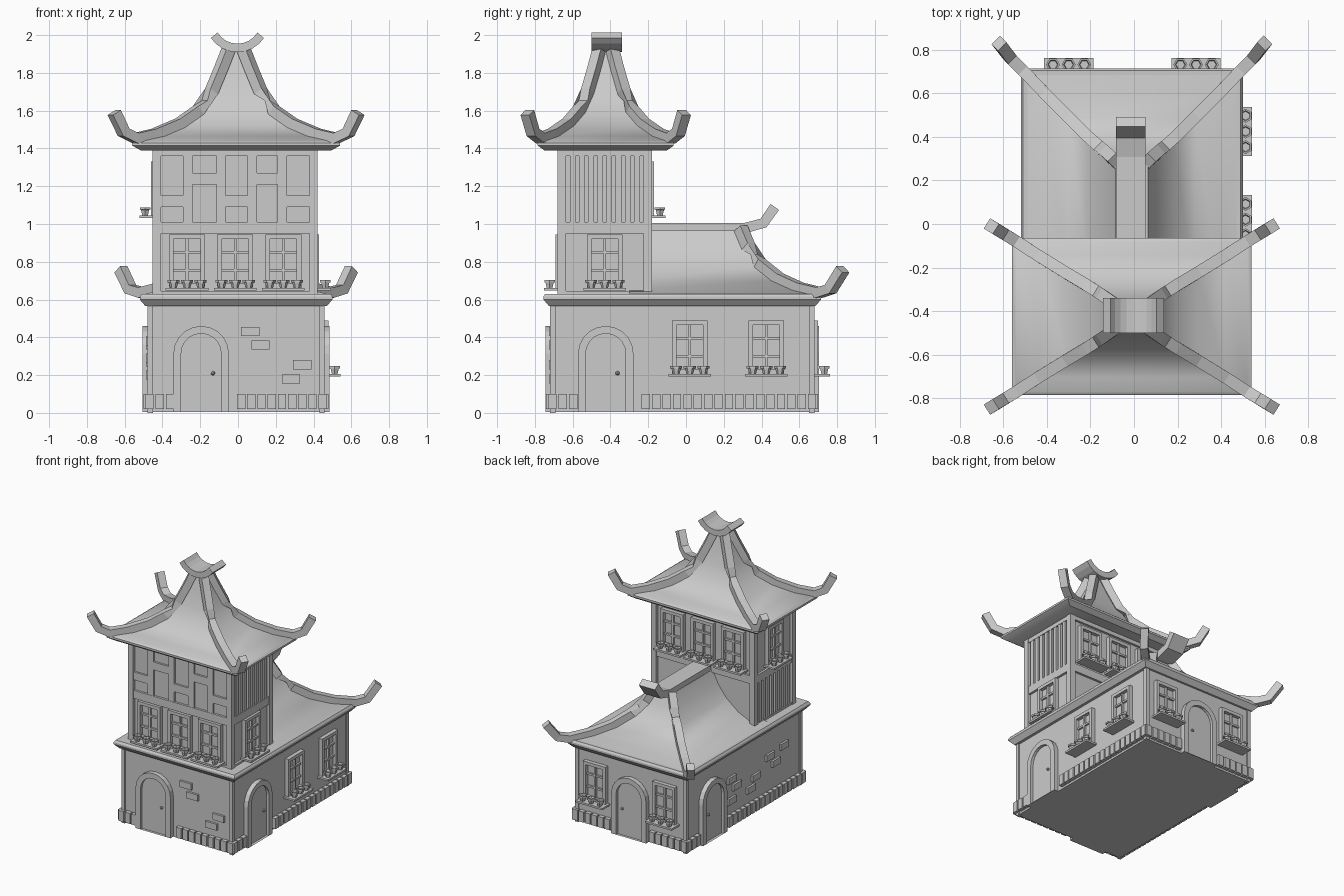
import bpy, bmesh, math
from mathutils import Vector

if "Cube" in bpy.data.objects:
    bpy.data.objects.remove(bpy.data.objects["Cube"])

CX = -0.01


def finish(bm, name, smooth=False):
    bmesh.ops.recalc_face_normals(bm, faces=bm.faces[:])
    me = bpy.data.meshes.new(name)
    bm.to_mesh(me)
    bm.free()
    ob = bpy.data.objects.new(name, me)
    bpy.context.collection.objects.link(ob)
    if smooth:
        bpy.ops.object.select_all(action='DESELECT')
        ob.select_set(True)
        bpy.context.view_layer.objects.active = ob
        bpy.ops.object.shade_smooth_by_angle(angle=math.radians(35))
    return ob


def loft(bm, loops, cap=True):
    rows = [[bm.verts.new(p) for p in lp] for lp in loops]
    n = len(rows[0])
    for a, b in zip(rows, rows[1:]):
        for i in range(n):
            j = (i + 1) % n
            bm.faces.new((a[i], a[j], b[j], b[i]))
    if cap:
        bm.faces.new(rows[0])
        bm.faces.new(rows[-1])


def rect(x0, x1, y0, y1, z):
    return [(x0, y0, z), (x1, y0, z), (x1, y1, z), (x0, y1, z)]


class Wall:
    """A wall plane: u runs along it, z up, d outward."""
    def __init__(self, side, plane):
        self.side, self.p = side, plane

    def at(self, u, z, d):
        s, p = self.side, self.p
        if s == 'front':
            return (u, p - d, z)
        if s == 'back':
            return (u, p + d, z)
        return (p + d, u, z) if s == 'right' else (p - d, u, z)

    def box(self, bm, u0, u1, z0, z1, d1, d0=-0.01):
        loft(bm, [[self.at(u, z, d) for u, z in ((u0, z0), (u1, z0), (u1, z1), (u0, z1))] for d in (d0, d1)])


def window(w, name, u, z, width=0.19, h=0.285):
    a, b, t = u - width / 2, u + width / 2, 0.024
    bm = bmesh.new()
    for q in ((a, a + t, z, z + h), (b - t, b, z, z + h), (a + t, b - t, z, z + t), (a + t, b - t, z + h - t, z + h)):
        w.box(bm, *q, 0.03)
    w.box(bm, u - 0.007, u + 0.007, z + t, z + h - t, 0.02)
    for k in (1, 2):
        zz = z + h * k / 3
        w.box(bm, a + t, b - t, zz - 0.007, zz + 0.007, 0.018)
    w.box(bm, a + t, b - t, z + t, z + h - t, 0.004)
    finish(bm, name + "_window")
    # shelf with three six-sided flower pots
    bm = bmesh.new()
    w.box(bm, u - 0.113, u + 0.113, z - 0.013, z + 0.001, 0.092)
    for k in (-1, 0, 1):
        loops = []
        for r, dz in ((0.017, 0), (0.025, 0.03), (0.032, 0.031), (0.032, 0.043), (0.024, 0.043), (0.02, 0.028)):
            loops.append([w.at(u + k * 0.072 + r * math.cos(i * math.pi / 3), z + dz,
                               0.062 + r * math.sin(i * math.pi / 3)) for i in range(6)])
        loft(bm, loops)
    finish(bm, name + "_flower_pots")


def arch(w, u, hw, top, d):
    pts = [w.at(u - hw, 0.005, d)]
    pts += [w.at(u - hw * math.cos(math.pi * i / 10), top - hw + hw * math.sin(math.pi * i / 10), d) for i in range(11)]
    return pts + [w.at(u + hw, 0.005, d)]


def door(w, name, u):
    bm = bmesh.new()
    loft(bm, [arch(w, u, 0.147, 0.46, -0.01), arch(w, u, 0.147, 0.46, 0.035),
              arch(w, u, 0.106, 0.42, 0.035), arch(w, u, 0.106, 0.42, 0.012)], cap=False)
    finish(bm, name + "_door_frame")
    bm = bmesh.new()
    loft(bm, [arch(w, u, 0.106, 0.42, -0.005), arch(w, u, 0.106, 0.42, 0.014)])
    geo = bmesh.ops.create_icosphere(bm, subdivisions=1, radius=0.012)
    bmesh.ops.translate(bm, verts=geo['verts'], vec=w.at(u + 0.063, 0.21, 0.022))
    finish(bm, name + "_door")


def sweep(name, path, width, height):
    """Rectangular beam along a path lying in one vertical plane."""
    P = [Vector(p) for p in path]
    flat = P[-1] - P[0]
    side = Vector((-flat.y, flat.x, 0)).normalized()
    loops = []
    for i, p in enumerate(P):
        t = (P[min(i + 1, len(P) - 1)] - P[max(i - 1, 0)]).normalized()
        up = t.cross(side)
        if up.dot(Vector((-flat.x, -flat.y, 0.8))) < 0:
            up = -up
        s, n = side * width / 2, up * height / 2
        loops.append([p - s - n, p + s - n, p + s + n, p - s + n])
    bm = bmesh.new()
    loft(bm, loops)
    finish(bm, name)


# ground floor body, corner posts
bm = bmesh.new()
loft(bm, [rect(-0.47, 0.45, -0.71, 0.67, z) for z in (0.005, 0.59)])
finish(bm, "ground_floor_walls")
bm = bmesh.new()
for x in (-0.465, 0.445):
    for y in (-0.705, 0.665):
        loft(bm, [rect(x - 0.014, x + 0.014, y - 0.014, y + 0.014, z) for z in (0.0, 0.59)])
finish(bm, "ground_corner_posts")

G = {s: Wall(s, p) for s, p in (('front', -0.71), ('back', 0.67), ('right', 0.45), ('left', -0.47))}
doors = {'front': -0.195, 'right': -0.425, 'back': -0.01, 'left': 0.37}
wins = {'front': (), 'left': (), 'right': (0.02, 0.425), 'back': (-0.30, 0.285)}
bricks = {'front': ((0.065, 0.43), (0.12, 0.36), (0.34, 0.255), (0.28, 0.18)),
          'left': ((0.13, 0.36), (0.07, 0.29), (0.13, 0.20), (-0.1, 0.2), (-0.16, 0.27),
                   (-0.33, 0.36), (-0.4, 0.29), (-0.5, 0.38)), 'right': (), 'back': ()}
for s, w in G.items():
    door(w, "ground_" + s, doors[s])
    for i, u in enumerate(wins[s]):
        window(w, f"ground_{s}_{i}", u, 0.205)
    # row of upright plinth bricks, interrupted by the door
    bm = bmesh.new()
    lo, hi = (-0.495, 0.475) if s in ('front', 'back') else (-0.735, 0.695)
    n = round((hi - lo) / 0.055)
    for i in range(n):
        u = lo + (i + 0.5) * (hi - lo) / n
        if abs(u - doors[s]) > 0.165:
            w.box(bm, u - 0.022, u + 0.022, 0.02, 0.10, 0.03)
    for u, z in bricks[s]:
        w.box(bm, u - 0.048, u + 0.048, z - 0.024, z + 0.024, 0.016)
    finish(bm, s + "_bricks")

# tower body, posts and horizontal beams
bm = bmesh.new()
loft(bm, [rect(-0.43, 0.40, -0.66, -0.20, z) for z in (0.6, 1.41)])
finish(bm, "tower_walls")
bm = bmesh.new()
for x in (-0.43, 0.40):
    for y in (-0.658, -0.202):
        loft(bm, [rect(x - 0.022, x + 0.022, y - 0.022, y + 0.022, z) for z in (0.6, 1.41)])
for z0, z1 in ((0.62, 0.645), (0.95, 1.01), (1.36, 1.41)):
    loft(bm, [rect(-0.447, 0.417, -0.677, -0.183, z) for z in (z0, z1)])
finish(bm, "tower_timbers")

T = {s: Wall(s, p) for s, p in (('front', -0.66), ('back', -0.20), ('right', 0.40), ('left', -0.43))}
for i, u in enumerate((-0.27, -0.015, 0.24)):
    window(T['front'], f"tower_front_{i}", u, 0.66)
    window(T['back'], f"tower_back_{i}", u, 1.045)
window(T['right'], "tower_right", -0.43, 0.66)
window(T['left'], "tower_left", -0.43, 1.045)
# vertical slats on the sides
for s, z0, z1 in (('right', 1.005, 1.36), ('left', 0.645, 0.95)):
    bm = bmesh.new()
    for i in range(8):
        u = -0.6 + i * 0.0486
        T[s].box(bm, u - 0.015, u + 0.015, z0, z1, 0.015)
    finish(bm, s + "_slats")
# half-timber framing on the front
bm = bmesh.new()
f = T['front']
for u in (-0.265, -0.09, 0.075, 0.235):
    f.box(bm, u - 0.025, u + 0.025, 1.0, 1.37, 0.015)
for i, (a, b) in enumerate(((-0.41, -0.29), (-0.24, -0.115), (-0.065, 0.05), (0.10, 0.21), (0.26, 0.385))):
    z = 1.09 if i % 2 == 0 else 1.21
    f.box(bm, a, b, z, z + 0.06, 0.015)
finish(bm, "half_timber_frame")


def hips(name, rings, tip, corners, cy, w, h):
    """Upturned hip beams following the ring corners; tip gives extra (x, y, z)."""
    for sx, sy in corners:
        path = [(CX + sx * a, cy + sy * b, z + 0.012) for a, b, z in reversed(rings)]
        path += [(CX + sx * a, cy + sy * b, z) for a, b, z in tip]
        sweep(name, path, w, h)


# tower roof (half x, half y, z)
curve = [(0.53, 0.345, 1.442), (0.43, 0.28, 1.465), (0.30, 0.20, 1.52), (0.20, 0.14, 1.59),
         (0.13, 0.095, 1.69), (0.08, 0.06, 1.81), (0.035, 0.03, 1.925)]
rings = [(0.505, 0.325, 1.39), (0.55, 0.36, 1.415), (0.55, 0.36, 1.43)] + curve
bm = bmesh.new()
loft(bm, [rect(CX - a, CX + a, -0.425 - b, -0.425 + b, z) for a, b, z in rings])
finish(bm, "tower_roof", True)
hips("tower_hip_beam", curve, [(0.595, 0.385, 1.485), (0.645, 0.415, 1.59)],
     [(1, 1), (1, -1), (-1, 1), (-1, -1)], -0.425, 0.055, 0.055)
sweep("tower_roof_finial", [(-0.003 + 0.145 * math.sin(t), -0.42, 2.075 - 0.143 * math.cos(t))
                            for t in [math.radians(-58 + i * 14.5) for i in range(9)]], 0.16, 0.045)

# lower roof: eave band all round, hipped back behind the tower
bm = bmesh.new()
loft(bm, [rect(CX - 0.51 + o, CX + 0.51 - o, -0.755 + o, 0.715 - o, z)
          for o, z in ((0.03, 0.565), (0.0, 0.60), (0.0, 0.615), (0.01, 0.63))])
finish(bm, "lower_eave")
low = [(0.50, 0.705, 0.625), (0.40, 0.60, 0.65), (0.29, 0.49, 0.70), (0.19, 0.39, 0.78),
       (0.12, 0.33, 0.87), (0.075, 0.29, 0.965)]
bm = bmesh.new()
loft(bm, [rect(CX - a, CX + a, -0.3, b, z) for a, b, z in low])
finish(bm, "lower_roof", True)
hips("lower_hip_beam", low, [(0.56, 0.765, 0.655), (0.61, 0.83, 0.76)], [(1, 1), (-1, 1)], 0, 0.055, 0.055)
sweep("lower_ridge_beam", [(-0.015, -0.25, 0.978), (-0.015, 0.1, 0.978), (-0.015, 0.31, 0.978),
                           (-0.015, 0.41, 1.005), (-0.015, 0.47, 1.09)], 0.135, 0.055)
